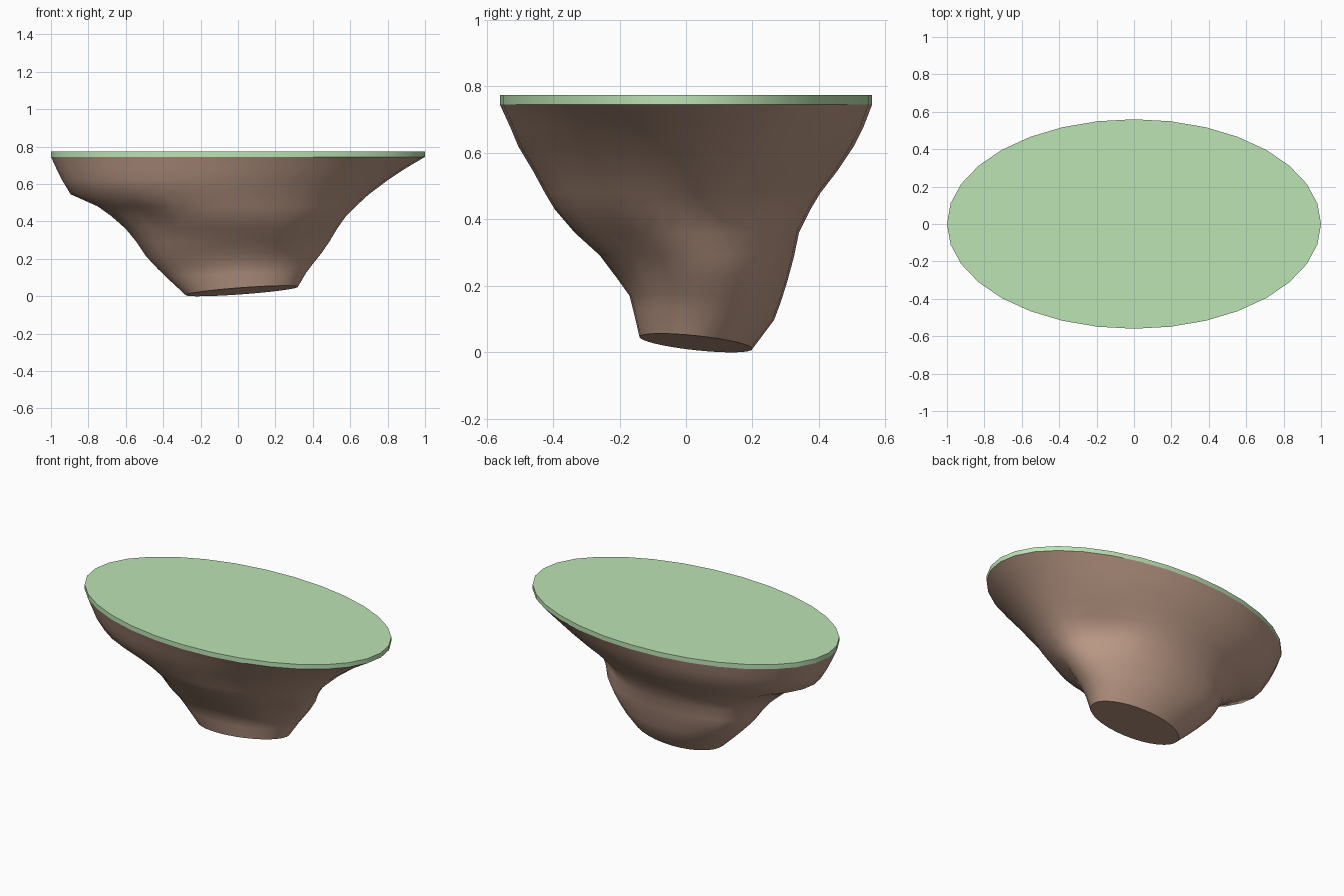
import bpy, bmesh
from math import sin, cos, pi, exp

if "Cube" in bpy.data.objects:
    bpy.data.objects.remove(bpy.data.objects["Cube"])

N = 32


def material(name, rgb):
    m = bpy.data.materials.new(name)
    m.diffuse_color = (*rgb, 1)
    m.use_nodes = True
    m.node_tree.nodes["Principled BSDF"].inputs["Base Color"].default_value = m.diffuse_color
    return m


def loft(name, rings, mat, angle):
    bm = bmesh.new()
    loops = [[bm.verts.new(p) for p in ring] for ring in rings]
    for a, b in zip(loops, loops[1:]):
        for i in range(N):
            j = (i + 1) % N
            bm.faces.new((a[i], a[j], b[j], b[i]))
    bm.faces.new(loops[0][::-1])
    bm.faces.new(loops[-1])
    bmesh.ops.recalc_face_normals(bm, faces=bm.faces)
    me = bpy.data.meshes.new(name)
    bm.to_mesh(me)
    bm.free()
    me.materials.append(mat)
    ob = bpy.data.objects.new(name, me)
    bpy.context.collection.objects.link(ob)
    bpy.ops.object.select_all(action='DESELECT')
    ob.select_set(True)
    bpy.context.view_layer.objects.active = ob
    bpy.ops.object.shade_smooth_by_angle(angle=angle)
    return ob


# Rock outline from bottom to top: height, left, right, front, back
PROFILE = [
    (.028, -.28, .32, -.14, .20),
    (.11, -.375, .365, -.158, .265),
    (.16, -.43, .40, -.17, .285),
    (.22, -.49, .445, -.21, .305),
    (.29, -.54, .49, -.26, .325),
    (.36, -.60, .53, -.335, .34),
    (.43, -.68, .58, -.395, .375),
    (.48, -.75, .63, -.425, .405),
    (.545, -.895, .70, -.46, .455),
    (.62, -.94, .80, -.505, .505),
    (.68, -.97, .89, -.53, .535),
    (.745, -1, 1, -.56, .56),
]

# Hollows and bulges: angle, height, strength, angular width, height width
LUMPS = [
    (40, .42, -.10, 20, .08),
    (222, .40, -.12, 18, .09),
    (140, .25, .08, 20, .09),
    (325, .28, -.08, 16, .08),
    (245, .24, .05, 14, .05),
    (300, .33, .03, 14, .06),
]


def lump(t, z):
    s = 1
    for a, h, k, wa, wh in LUMPS:
        d = (t * 180 / pi - a + 180) % 360 - 180
        s += k * exp(-(d / wa) ** 2 - ((z - h) / wh) ** 2)
    return s


def rock_ring(z, xl, xr, yf, yb):
    cx, cy = (xl + xr) / 2, (yf + yb) / 2
    w = max(0, 1 - (z - .028) / .3)
    pts = []
    for i in range(N):
        t = 2 * pi * i / N
        s = lump(t, z) if .05 < z < .74 else 1
        x = cx + (xr - xl) / 2 * cos(t) * s
        y = cy + (yb - yf) / 2 * sin(t) * s
        # slanted underside
        dz = w * (.022 * cos(t) - .018 * sin(t))
        pts.append((x, y, z + dz))
    return pts


# Rocky underside
loft("rock_base", [rock_ring(*p) for p in PROFILE],
     material("rock_brown", (.50, .32, .24)), .75)

# Grass slab on top
loft("grass_top",
     [[(cos(2 * pi * i / N), .56 * sin(2 * pi * i / N), z) for i in range(N)]
      for z in (.745, .774)],
     material("grass_green", (.50, .77, .45)), .6)
